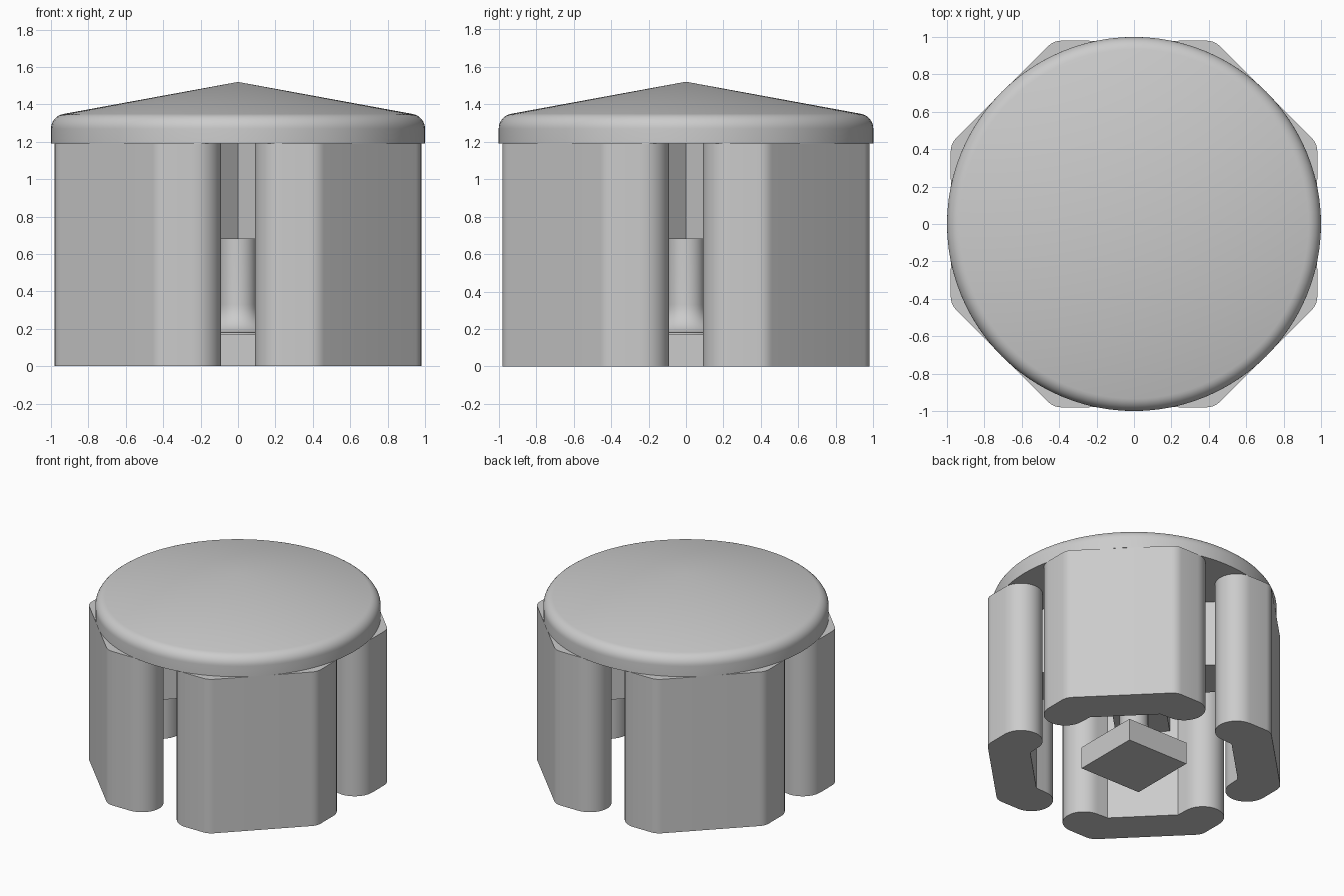
import bpy, bmesh, math
from mathutils import Matrix, Vector

cube = bpy.data.objects.get("Cube")
if cube:
    bpy.data.objects.remove(cube, do_unlink=True)

grey = bpy.data.materials.new("plain grey")
grey.use_nodes = True
grey.diffuse_color = (0.6, 0.6, 0.6, 1)
grey.node_tree.nodes["Principled BSDF"].inputs["Base Color"].default_value = grey.diffuse_color

EAVES = 1.19   # underside of the roof
BEAM = 0.68    # underside of the beams
BASE = 0.17    # top of the plinth


def finish(name, bm, smooth=True):
    bmesh.ops.recalc_face_normals(bm, faces=bm.faces)
    mesh = bpy.data.meshes.new(name)
    bm.to_mesh(mesh)
    bm.free()
    mesh.materials.append(grey)
    obj = bpy.data.objects.new(name, mesh)
    bpy.context.collection.objects.link(obj)
    if smooth:
        bpy.ops.object.select_all(action='DESELECT')
        bpy.context.view_layer.objects.active = obj
        obj.select_set(True)
        bpy.ops.object.shade_smooth_by_angle(angle=math.radians(35))
    return obj


def prism(name, outline, z0, z1, turn=0, smooth=True):
    """Extrude a flat outline from z0 to z1 and turn it about the z axis."""
    bm = bmesh.new()
    face = bm.faces.new([bm.verts.new((x, y, z0)) for x, y in outline])
    top = bmesh.ops.extrude_face_region(bm, geom=[face])["geom"]
    verts = [v for v in top if isinstance(v, bmesh.types.BMVert)]
    bmesh.ops.translate(bm, verts=verts, vec=(0, 0, z1 - z0))
    bmesh.ops.rotate(bm, verts=bm.verts, matrix=Matrix.Rotation(turn, 3, 'Z'))
    return finish(name, bm, smooth)


def lathe(name, profile, steps=96):
    bm = bmesh.new()
    verts = [bm.verts.new((r, 0, z)) for r, z in profile]
    edges = [bm.edges.new(pair) for pair in zip(verts, verts[1:])]
    bmesh.ops.spin(bm, geom=verts + edges, axis=(0, 0, 1), cent=(0, 0, 0),
                   angle=math.tau, steps=steps)
    bmesh.ops.remove_doubles(bm, verts=bm.verts, dist=0.0005)
    return finish(name, bm)


def arc(cx, cy, r, a0, a1, n):
    angles = [math.radians(a0 + (a1 - a0) * i / n) for i in range(n + 1)]
    return [(cx + r * math.cos(a), cy + r * math.sin(a)) for a in angles]


def rect(hx, hy):
    return [(-hx, -hy), (hx, -hy), (hx, hy), (-hx, hy)]


# Pillar outline: half of a bent strip with a round end, mirrored on the diagonal
FLAT, DIAGONAL, THICK, GAP = 0.98, 0.997, 0.3, 0.09
r = THICK / 2
fillet = 0.1
corner = DIAGONAL * math.sqrt(2) - FLAT
bend = math.tan(math.pi / 8)
inner = FLAT - THICK
inner_x = (DIAGONAL - THICK) * math.sqrt(2) - inner
half = arc(corner - fillet * bend, FLAT - fillet, fillet, 45, 90, 5)
half += arc(GAP + r, FLAT - r, r, 90, 270, 20)
half += [(inner_x + 0.02, inner - 0.005)]
outline = half + [(y, x) for x, y in reversed(half)]

for i, name in enumerate(["back_left", "back_right", "front_right", "front_left"]):
    prism("pillar_" + name, outline, 0, EAVES, i * math.pi / 2)

# Crossed beams joining opposite pillars
for i, name in enumerate(["beam_one", "beam_two"]):
    prism(name, rect(0.75, 0.19), BEAM, EAVES, math.pi / 4 + i * math.pi / 2, False)

# Plinth and flared post under the crossing
prism("plinth", rect(0.26, 0.26), 0, BASE, 0, False)
post = [(0, BASE), (0.25, BASE)] + arc(0.25, BASE + 0.16, 0.15, 270, 180, 10) + [(0.1, BEAM + 0.01)]
lathe("post", post, 48)

# Conical roof with a rounded rim
rim = arc(0.92, 1.27, 0.08, 0, 80, 8)
lathe("roof", [(0, EAVES), (1, EAVES)] + rim + [(0, 1.52)])
